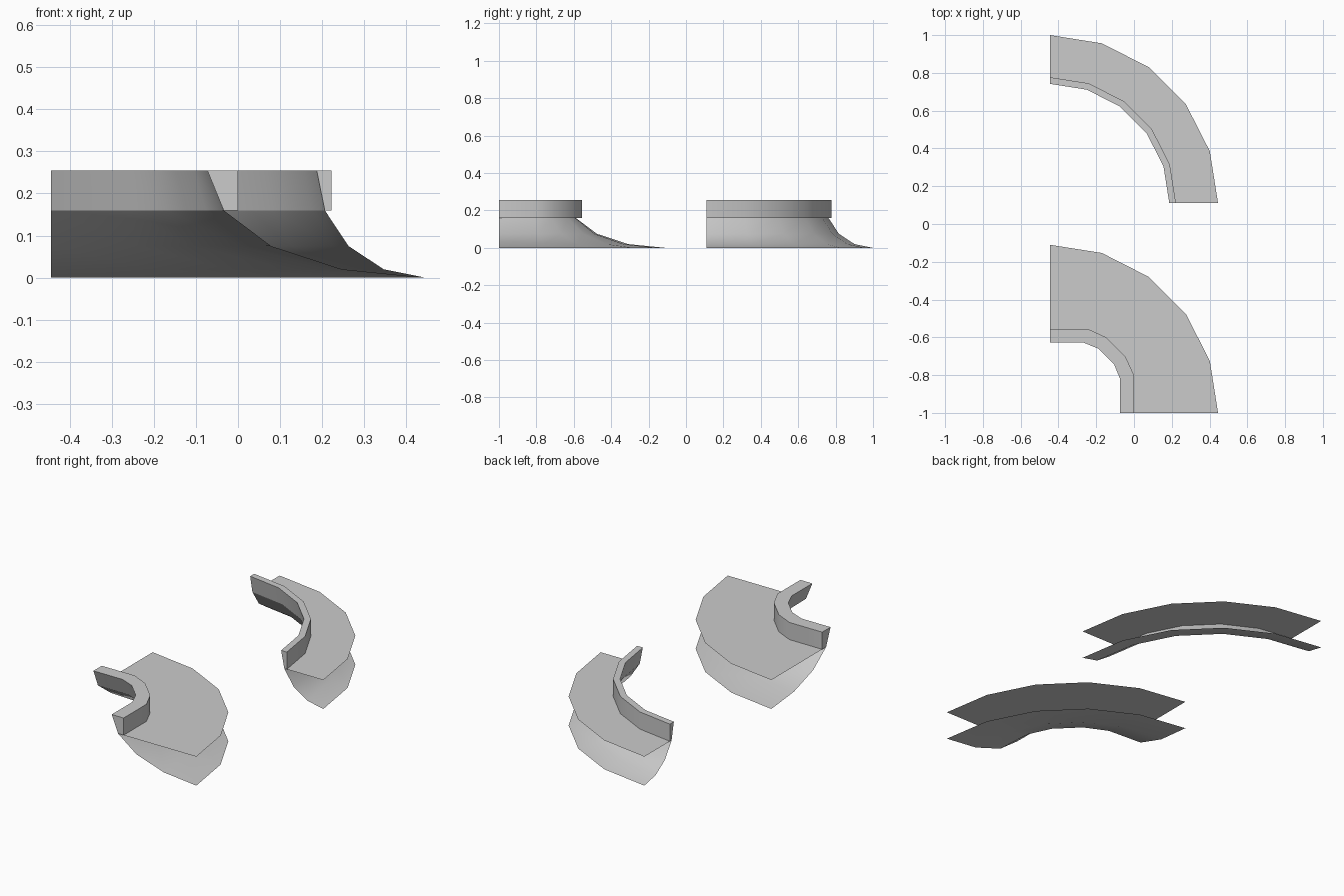
import bpy
import bmesh
from math import sin, cos, radians
from mathutils import Vector

cube = bpy.data.objects.get("Cube")
if cube:
    bpy.data.objects.remove(cube, do_unlink=True)

grey = bpy.data.materials.new("light_grey")
grey.use_nodes = True
colour = (0.6, 0.6, 0.6, 1)
grey.diffuse_color = colour
grey.node_tree.nodes["Principled BSDF"].inputs["Base Color"].default_value = colour

DECK, TOP, RADIUS = 0.16, 0.255, 0.89
# Flared section: share of the way from inner rim to outer rim, and height
SECTION = [(0, TOP), (0.075, DECK), (0.293, 0.075), (0.617, 0.02), (1, 0)]


def arc(r):
    return [Vector((r * sin(radians(a)), r * cos(radians(a)))) for a in range(0, 91, 18)]


def mirrored(half):
    """Quarter path made symmetric about its diagonal."""
    return [Vector(p) for p in half] + [Vector((y, x)) for x, y in reversed(half)]


def build(name, rails, centre, closed=False):
    """Skin a grid between rails; closed rails form a capped solid."""
    bm = bmesh.new()
    rows = [[bm.verts.new((p.x + centre[0], p.y + centre[1], z)) for p in path]
            for path, z in rails]
    pairs = list(zip(rows, rows[1:]))
    if closed:
        pairs.append((rows[-1], rows[0]))
    for a, b in pairs:
        for i in range(len(a) - 1):
            bm.faces.new((a[i], a[i + 1], b[i + 1], b[i]))
    if closed:
        bm.faces.new([row[0] for row in rows])
        bm.faces.new([row[-1] for row in reversed(rows)])
        bmesh.ops.recalc_face_normals(bm, faces=bm.faces)
    mesh = bpy.data.meshes.new(name)
    bm.to_mesh(mesh)
    bm.free()
    mesh.materials.append(grey)
    obj = bpy.data.objects.new(name, mesh)
    bpy.context.collection.objects.link(obj)
    bpy.ops.object.select_all(action='DESELECT')
    obj.select_set(True)
    bpy.context.view_layer.objects.active = obj
    bpy.ops.object.shade_smooth_by_angle(angle=radians(40))


def corner(prefix, inner, wall_back, centre):
    outer = arc(RADIUS)
    rails = [([a.lerp(b, f) for a, b in zip(inner, outer)], z) for f, z in SECTION]
    wall_foot = rails[1][0]
    # Concave flared underside, below the wall
    build(prefix + "_flared_skirt", rails[1:], centre)
    # Raised kerb along the inner edge
    build(prefix + "_kerb", [rails[0], rails[1], (wall_back, DECK), (wall_back, TOP)],
          centre, closed=True)
    # Thin flat deck reaching to the outer rim
    build(prefix + "_deck", [(outer, DECK), (wall_back, DECK)], centre)


# Tight corner with straight ends, in front
corner("front", mirrored([(0, 0.372), (0.178, 0.372), (0.256, 0.34)]),
       mirrored([(0, 0.445), (0.2, 0.445), (0.297, 0.4)]), (-0.445, -1))
# Wide corner, behind
corner("back", arc(0.632), arc(0.667), (-0.445, 0.11))
